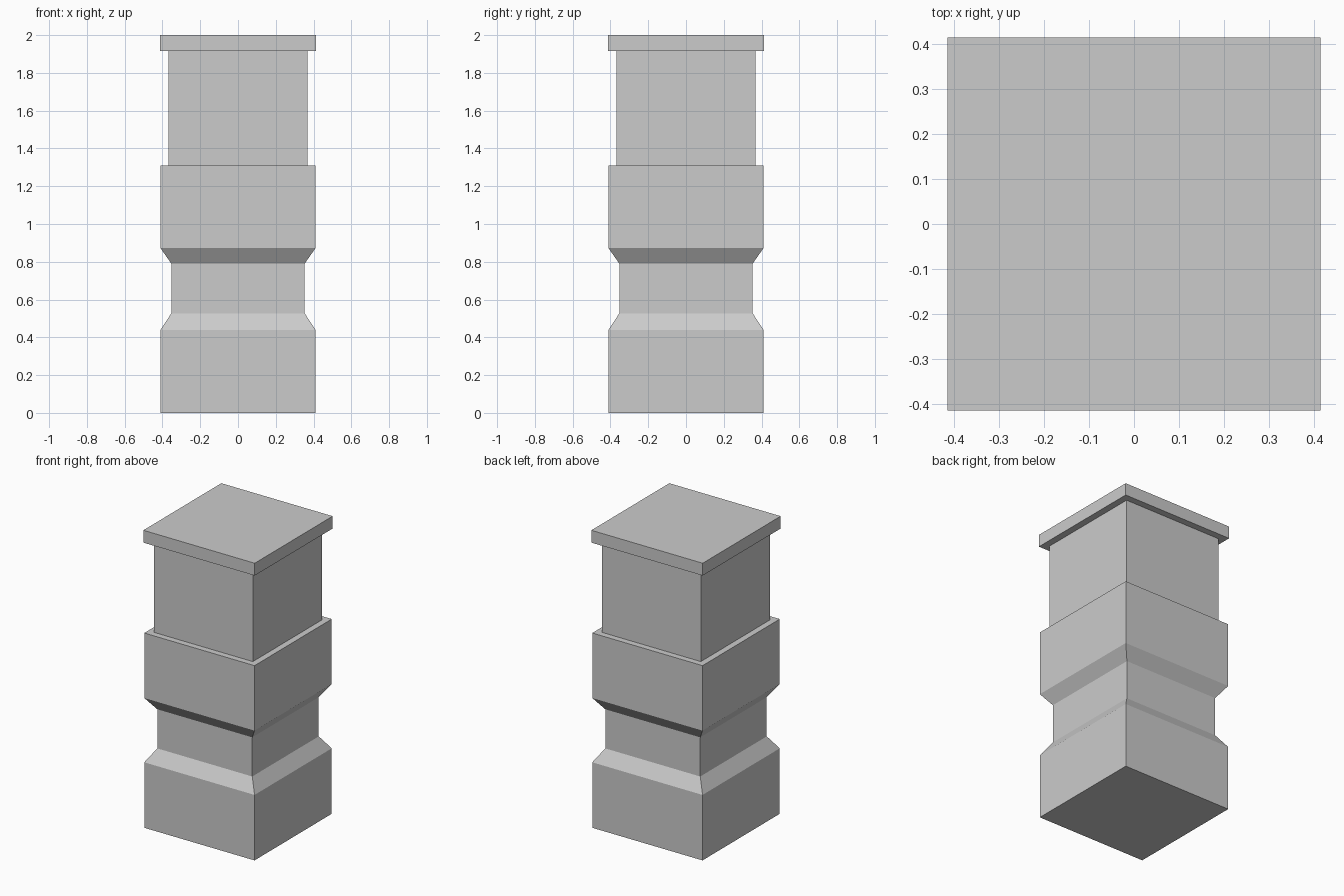
import bpy, bmesh

if "Cube" in bpy.data.objects:
    bpy.data.objects.remove(bpy.data.objects["Cube"])

# Square pillar profile: (half width, height), bottom to top
PROFILE = [
    (0.41, 0.0), (0.41, 0.44),        # base block
    (0.353, 0.527), (0.353, 0.79),    # narrow neck with sloped shoulders
    (0.41, 0.872), (0.41, 1.309),     # middle block
    (0.368, 1.309), (0.368, 1.917),   # upper shaft
    (0.414, 1.917), (0.414, 2.0),     # cap slab
]


def square_lathe(name, profile):
    """Stack square rings along z, bridge them and close both ends."""
    bm = bmesh.new()
    corners = [(-1, -1), (1, -1), (1, 1), (-1, 1)]
    rings = [[bm.verts.new((x * r, y * r, z)) for x, y in corners]
             for r, z in profile]
    for low, high in zip(rings, rings[1:]):
        for i in range(4):
            j = (i + 1) % 4
            bm.faces.new((low[i], low[j], high[j], high[i]))
    bm.faces.new(rings[0][::-1])
    bm.faces.new(rings[-1])
    mesh = bpy.data.meshes.new(name)
    bm.to_mesh(mesh)
    bm.free()
    obj = bpy.data.objects.new(name, mesh)
    bpy.context.collection.objects.link(obj)
    return obj


square_lathe("square_pillar", PROFILE)
